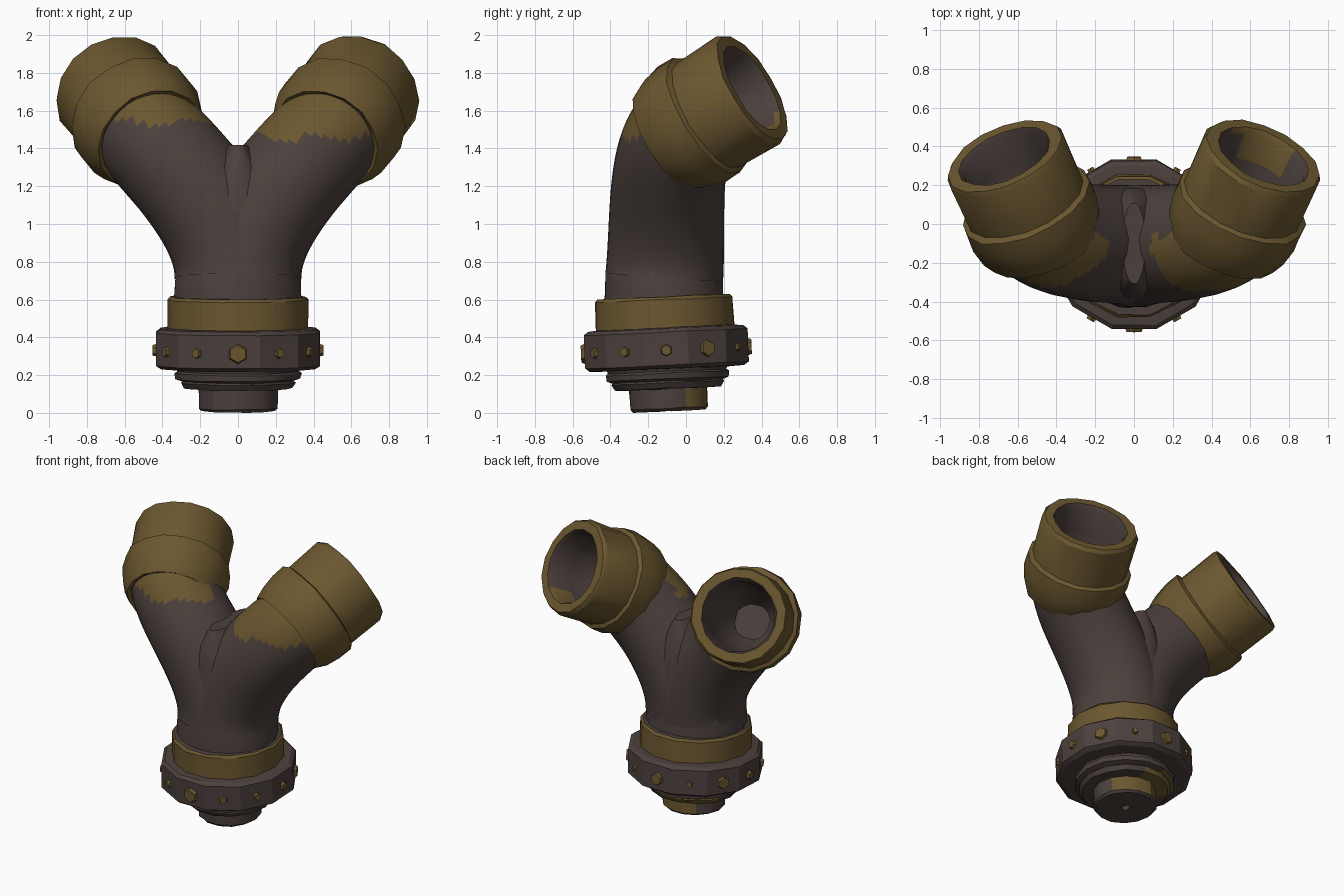
import bpy, bmesh, math, random
from mathutils import Vector, Matrix
from mathutils.geometry import interpolate_bezier

random.seed(4)
if "Cube" in bpy.data.objects:
    bpy.data.objects.remove(bpy.data.objects["Cube"], do_unlink=True)


def material(name, rgb):
    m = bpy.data.materials.new(name)
    m.use_nodes = True
    m.diffuse_color = (*rgb, 1)
    node = m.node_tree.nodes["Principled BSDF"]
    node.inputs["Base Color"].default_value = (*rgb, 1)
    node.inputs["Roughness"].default_value = 0.8
    return m


IRON = material("dark_iron", (0.072, 0.053, 0.047))
BRASS = material("aged_brass", (0.148, 0.096, 0.029))


def finish(name, bm, rule, angle=30):
    """Make an object; rule(face) is true where the face is brass."""
    bmesh.ops.recalc_face_normals(bm, faces=bm.faces)
    bm.normal_update()
    for f in bm.faces:
        f.material_index = int(rule(f))
    me = bpy.data.meshes.new(name)
    bm.to_mesh(me)
    bm.free()
    me.materials.append(IRON)
    me.materials.append(BRASS)
    ob = bpy.data.objects.new(name, me)
    bpy.context.collection.objects.link(ob)
    bpy.ops.object.select_all(action='DESELECT')
    ob.select_set(True)
    bpy.context.view_layer.objects.active = ob
    bpy.ops.object.shade_smooth_by_angle(angle=math.radians(angle))


def bridge(bm, rings):
    n = len(rings[0])
    for a, b in zip(rings, rings[1:]):
        for i in range(n):
            j = (i + 1) % n
            bm.faces.new((a[i], a[j], b[j], b[i]))


def lathe(name, profile, matrix, rule, sides=14, wear=0.004, angle=30):
    """Revolve (radius, height) points about local z, with slight wear."""
    bm = bmesh.new()
    rings = []
    for r, h in profile:
        ring = []
        for i in range(sides):
            a = math.tau * (i + 0.5) / sides - math.pi / 2
            rr = r + random.uniform(-wear, wear)
            hh = h + random.uniform(-wear, wear) * 0.6
            ring.append(bm.verts.new(matrix @ Vector((rr * math.cos(a), rr * math.sin(a), hh))))
        rings.append(ring)
    bridge(bm, rings)
    bm.faces.new(rings[0])
    bm.faces.new(rings[-1])
    finish(name, bm, rule, angle)


# Slightly tilted base assembly
BASE = Matrix.Translation((0, -0.09, 0.01)) @ Matrix.Rotation(0.045, 4, 'X')
iron = lambda f: False
brass = lambda f: True


def plug_stain(f):
    return f.normal.y > 0.55 and f.normal.x > -0.7 and f.calc_center_median().z > 0.03


def flange_stain(f):
    c = f.calc_center_median()
    return c.y > 0.03 and -0.27 < c.x < 0.1 and c.z < 0.185


lathe("bottom_plug", [(0.025, 0.03), (0.03, 0), (0.195, 0), (0.21, 0.015), (0.21, 0.13)],
      BASE, plug_stain)
lathe("threaded_flange", [(0.19, 0.115), (0.285, 0.12), (0.305, 0.15), (0.295, 0.158),
                          (0.33, 0.17), (0.335, 0.2), (0.32, 0.21), (0.335, 0.25)],
      BASE, flange_stain)
lathe("studded_ring", [(0.3, 0.222), (0.42, 0.225), (0.448, 0.243), (0.448, 0.418),
                       (0.425, 0.436), (0.34, 0.445)], BASE, iron, 12, 0.003, 20)
lathe("brass_collar", [(0.34, 0.43), (0.374, 0.435), (0.372, 0.59), (0.358, 0.606), (0.3, 0.606)],
      BASE, lambda f: f.normal.z < 0.85)

# Hexagonal studs, one at the middle of each ring face
sizes = [0.06, 0.032, 0.032, 0.037, 0.052, 0.025, 0.052]
bm = bmesh.new()
for i in range(12):
    r = sizes[min(i, 12 - i)]
    place = (BASE @ Matrix.Rotation(math.tau * i / 12, 4, 'Z')
             @ Matrix.Translation((0, -0.434, 0.322)) @ Matrix.Rotation(math.pi / 2, 4, 'X'))
    bmesh.ops.create_cone(bm, cap_ends=True, segments=6, radius1=r, radius2=r * 0.75,
                          depth=0.036, matrix=place)
finish("ring_studs", bm, brass, 20)

# Trunk pipe, a little wider than deep
lathe("trunk_pipe", [(0.322, 0.56), (0.317, 0.64), (0.315, 0.74), (0.27, 0.95)],
      Matrix.Translation((0, -0.115, 0)) @ Matrix.Diagonal((1.08, 1, 1, 1)), iron, 16)

for s, side in ((1, "left"), (-1, "right")):
    axis = Vector((s * 0.36, 0.8, 0.48)).normalized()
    mouth = Vector((s * 0.667, 0.35, 1.72))

    # Curved branch pipe, brass showing on its upper front
    path = interpolate_bezier(Vector((s * 0.025, -0.115, 0.72)), Vector((s * 0.025, -0.09, 1.05)),
                              Vector((s * 0.41, -0.13, 1.38)), mouth - axis * 0.42, 44)
    bm = bmesh.new()
    rings = []
    for i, p in enumerate(path):
        t = (path[min(i + 1, 43)] - path[max(i - 1, 0)]).normalized()
        v = t.cross(Vector((1, 0, 0))).normalized()
        u = v.cross(t)
        r = 0.312 - 0.022 * i / 43
        rings.append([bm.verts.new(p + r * (u * math.cos(a) + v * math.sin(a)))
                      for a in (math.tau * k / 36 for k in range(36))])
    bridge(bm, rings)

    def paint(f):
        c = f.calc_center_median()
        edge = 1.5 - 0.04 * s + 0.02 * math.sin(19 * c.x)
        return c.z > edge and c.y < -0.06 and f.normal.y < 0.1
    finish(side + "_branch_pipe", bm, paint)

    # Open socket with a wide lower band, deep and dark inside
    def socket_brass(f):
        offset = f.calc_center_median() - mouth
        depth = offset.dot(axis)
        radial = offset - axis * depth
        worn = s > 0 and radial.z < -0.15 and depth > -0.15
        return worn or radial.length > 0.245 or depth < -0.7

    frame = Matrix.Translation(mouth) @ axis.to_track_quat('Z', 'Y').to_matrix().to_4x4()
    lathe(side + "_socket", [(0.1, -0.58), (0.2, -0.42), (0.23, -0.18), (0.237, -0.03), (0.252, 0),
                             (0.312, 0), (0.327, -0.025), (0.322, -0.29), (0.35, -0.305),
                             (0.352, -0.4), (0.33, -0.5), (0.298, -0.57), (0.27, -0.55)],
          frame, socket_brass, 16, 0.005)

# Web filling the fork between the branches
bm = bmesh.new()
for hx, hy, z in ((0.32, 0.302, 0.84), (0.22, 0.287, 1.15), (0.14, 0.262, 1.3), (0.06, 0.21, 1.418)):
    for k in range(18):
        a = math.tau * k / 18
        bm.verts.new((hx * math.cos(a), -0.1 + hy * math.sin(a), z))
bmesh.ops.convex_hull(bm, input=bm.verts)
finish("fork_web", bm, iron, 35)
